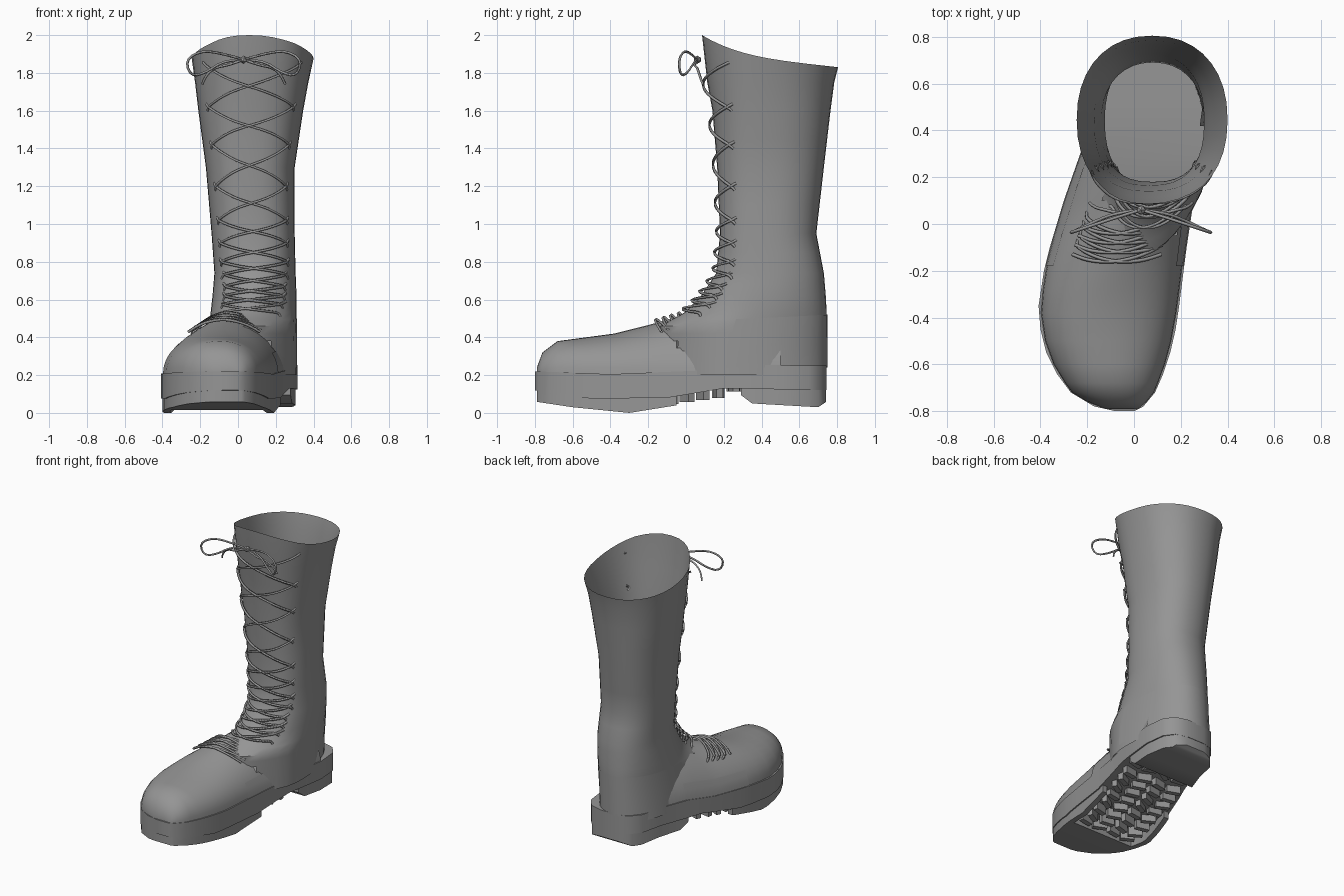
import bpy, bmesh, math, random
from mathutils import Vector

random.seed(4)
if "Cube" in bpy.data.objects:
    bpy.data.objects.remove(bpy.data.objects["Cube"])

grey = bpy.data.materials.new("boot grey")
grey.use_nodes = True
GREY = (0.3, 0.3, 0.3, 1)
grey.diffuse_color = GREY
grey.node_tree.nodes["Principled BSDF"].inputs["Base Color"].default_value = GREY

# Sole outline: y, left edge, right edge
OUTLINE = [(-.80, -.08, .0), (-.78, -.17, .04), (-.72, -.27, .09), (-.64, -.33, .125),
           (-.55, -.375, .155), (-.45, -.4, .178), (-.35, -.408, .193), (-.2, -.385, .212),
           (-.1, -.36, .225), (.1, -.30, .255), (.3, -.23, .29),
           (.5, -.15, .315), (.65, -.11, .30), (.72, -.05, .25), (.745, .03, .16)]
# Ridge of the foot: y, z
RIDGE = [(-.79, .24), (-.76, .32), (-.68, .38), (-.38, .42), (-.2, .465), (0, .52), (.25, .58)]
# Shaft: z, left, right, front, back
SHAFT = [(.2, -.18, .31, -.16, .745), (.46, -.155, .31, -.14, .745), (.53, -.145, .31, -.01, .745),
         (.62, -.135, .31, .08, .74), (.74, -.125, .305, .16, .73),
         (.95, -.14, .30, .18, .69), (1.3, -.17, .30, .165, .73),
         (1.6, -.21, .345, .14, .765), (1.9, -.245, .40, .085, .805)]
# Squareness of the shaft front: z, exponent
FRONT = [(.55, 1.0), (.8, .8), (1.5, .78), (1.9, .9)]
# Sole heights: y, z
WELT_TOP = [(-.8, .22), (-.4, .205), (.1, .225), (.3, .255), (.75, .25)]
WELT_LOW = [(-.8, .12), (-.5, .075), (-.1, .08), (.2, .13), (.75, .12)]
TREAD = [(-.8, .06), (-.6, .03), (-.3, 0), (-.05, .04), (.2, .07), (.27, .11),
         (.35, .05), (.7, .03), (.745, .06)]


def lerp(table, k):
    """Interpolate the rows of a table at key k."""
    if k <= table[0][0]:
        return table[0][1:]
    for a, b in zip(table, table[1:]):
        if k <= b[0]:
            f = (k - a[0]) / (b[0] - a[0])
            return tuple(p + (q - p) * f for p, q in zip(a[1:], b[1:]))
    return table[-1][1:]


def power(v, e):
    return math.copysign(abs(v) ** e, v)


def skew(y):
    """Sideways drift of the instep towards the toe."""
    return -.25 * max(0, .16 - y)


def shaft_point(deg, z, grow=1.0):
    """Point on the shaft; 0 is the front, positive goes to the left side."""
    l, r, f, b = lerp(SHAFT, z)
    t = math.radians(deg)
    e = lerp(FRONT, z)[0] if math.cos(t) > 0 else .9
    y = (f + b) / 2 - grow * (b - f) / 2 * power(math.cos(t), e)
    x = (l + r) / 2 + grow * (r - l) / 2 * power(math.sin(t), e) + skew(y)
    return Vector((x, y, z))


def foot_point(deg, y, grow=1.0):
    """Point on the arched foot; 0 is the ridge, 90 the left welt."""
    l, r = lerp(OUTLINE, y)
    base = lerp(WELT_TOP, y)[0] - .01
    p = 2.2 - .6 * min(1, max(0, (y + .4) / .45))
    t = math.radians(deg)
    x = (l + r) / 2 + .975 * grow * (r - l) / 2 * power(math.sin(t), 2 / p)
    z = base + grow * (lerp(RIDGE, y)[0] - base) * abs(math.cos(t)) ** (2 / p)
    return Vector((x, y, z))


def in_shaft(c):
    l, r, f, b = lerp(SHAFT, c.z)
    u, v = (c.x - skew(c.y) - (l + r) / 2) / (r - l), (c.y - (f + b) / 2) / (b - f)
    return (abs(2 * u) ** 2.1 + abs(2 * v) ** 2.1) < .9


def in_foot(c):
    l, r = lerp(OUTLINE, c.y)
    u = 2 * (c.x - (l + r) / 2) / (r - l)
    h = (c.z - .22) / (lerp(RIDGE, c.y)[0] - .22)
    return c.y < .3 and abs(u) ** 1.6 + max(0, h) ** 1.6 < .88


def finish(name, bm, smooth=40):
    bmesh.ops.recalc_face_normals(bm, faces=bm.faces)
    me = bpy.data.meshes.new(name)
    bm.to_mesh(me)
    bm.free()
    me.materials.append(grey)
    ob = bpy.data.objects.new(name, me)
    bpy.context.collection.objects.link(ob)
    bpy.ops.object.select_all(action='DESELECT')
    ob.select_set(True)
    bpy.context.view_layer.objects.active = ob
    bpy.ops.object.shade_smooth_by_angle(angle=math.radians(smooth))
    return ob


def skin(name, rows, closed=False, caps=False, drop=None):
    """Bridge equal rows of points into one surface."""
    bm = bmesh.new()
    vs = [[bm.verts.new(p) for p in row] for row in rows]
    n = len(rows[0])
    for a, b in zip(vs, vs[1:]):
        for i in range(n if closed else n - 1):
            j = (i + 1) % n
            bm.faces.new((a[i], a[j], b[j], b[i]))
    if caps:
        bm.faces.new(vs[0])
        bm.faces.new(vs[-1][::-1])
    if drop:
        out = [f for f in bm.faces if drop(f.calc_center_median())]
        bmesh.ops.delete(bm, geom=out, context='FACES')
    return finish(name, bm)


def slab(name, y0, y1, u0, u1, top, low):
    """Part of the sole between two lengthwise cuts and two crosswise fractions."""
    keys = {r[0] for t in (OUTLINE, top, low) for r in t if y0 < r[0] < y1}
    rows = []
    for y in sorted(keys | {y0, y1}):
        l, r = lerp(OUTLINE, y)
        c, h = (l + r) / 2, (r - l) / 2
        zt, zl = lerp(top, y)[0], lerp(low, y)[0]
        rows.append([(c + h * u, y, z) for u, z in ((u0, zt), (u1, zt), (u1, zl), (u0, zl))])
    return skin(name, rows, closed=True, caps=True)


def lace(name, points, depth=.008):
    cu = bpy.data.curves.new(name, 'CURVE')
    cu.dimensions = '3D'
    cu.bevel_depth, cu.bevel_resolution = depth, 0
    cu.resolution_u = 3
    sp = cu.splines.new('NURBS')
    sp.points.add(len(points) - 1)
    for q, p in zip(sp.points, points):
        q.co = (*p, 1)
    sp.use_endpoint_u, sp.order_u = True, 3
    cu.materials.append(grey)
    bpy.context.collection.objects.link(bpy.data.objects.new(name, cu))


# Leg shaft that flares into the instep, with a rim that rises to the front
heights = [.2, .3, .38, .42, .46, .495, .53, .575, .62, .68, .74, .85, .95, 1.1, 1.3, 1.45, 1.6, 1.75]
rows = [[shaft_point(a, z) for a in range(0, 360, 10)] for z in heights]
rim = [shaft_point(a, 1.9) for a in range(0, 360, 10)]
for p in rim:
    t = (.805 - p.y) / .72
    p.z = 1.83 + .08 * t + .09 * t ** 4
skin("shaft", rows + [rim], closed=True, drop=in_foot)

# Arched foot running into the shaft
ys = [-.79, -.76, -.72, -.68, -.6, -.5, -.38, -.28, -.2, -.15, -.1, -.05,
      0, .05, .1, .16, .22, .28, .35, .42, .5]
toe = [[foot_point(a, ys[0], .1) for a in range(-90, 91, 10)]]
skin("foot", toe + [[foot_point(a, y) for a in range(-90, 91, 10)] for y in ys], drop=in_shaft)

# Heel counter and side panels
counter = [[shaft_point(a, z + .02 * math.sin(math.radians(a - 90)) * (z > .4), 1.008)
            for a in range(80, 281, 10)] for z in (.24, .36, .5)]
skin("heel_counter", counter)
for side, s in (("left", 1), ("right", -1)):
    skin(side + "_panel", [[foot_point(s * a, y, 1.015) for a in (88, 80, 72, 64)]
                           for y in (-.18, -.05, .05, .15, .23, .31)], drop=in_shaft)

# Sole: welt, toe tread, side rims, heel block
slab("welt", -.8, .745, -1, 1, WELT_TOP, WELT_LOW)
slab("toe_tread", -.79, -.45, -.97, .97, WELT_LOW, TREAD)
slab("heel_block", .29, .742, -.96, .96, WELT_LOW, TREAD)
slab("left_rim", -.45, -.05, .84, .97, WELT_LOW, TREAD)
slab("right_rim", -.45, -.05, -.97, -.84, WELT_LOW, TREAD)

# Tread lugs: slanted bars in rows
bm = bmesh.new()
for row in range(9):
    y = -.41 + row * .083
    l, r = lerp(OUTLINE, y)
    reach = .8 if y < -.05 else .9
    for k in range(4):
        u = (-.75 + k * .5) * reach
        top, low = lerp(WELT_LOW, y)[0] + .03, lerp(TREAD, y)[0] + .012
        geo = bmesh.ops.create_cube(bm, size=1)["verts"]
        ang = (.35 if k % 2 else -.35) + random.uniform(-.25, .25)
        for v in geo:
            px, py = v.co.x * .095, v.co.y * .035
            v.co = ((l + r) / 2 + u * (r - l) / 2 + px * math.cos(ang) - py * math.sin(ang),
                    y + px * math.sin(ang) + py * math.cos(ang), top if v.co.z > 0 else low)
finish("tread_lugs", bm, 30)

# Crossed laces up the instep and shaft
levels = [.53, .575, .62, .67, .73, .8, .9, 1.02, 1.2, 1.42, 1.62, 1.84]
for side, s in (("left", 1), ("right", -1)):
    for i, (a, b) in enumerate(zip(levels, levels[1:])):
        w = 48 if a > .7 else 42
        pts = [shaft_point(s * w * (1 - k / 4), a + (b - a) * k / 8,
                           1.03 + .05 * math.sin(math.pi * k / 8)) for k in range(9)]
        lace(f"{side}_shaft_lace_{i}", [shaft_point(s * (w + 4), a - .02, .99)] + pts
             + [shaft_point(-s * (w + 6), b + .015, .99)])
    # Tight laces over the front of the instep, draped back at their ends
    steps = [-.18, -.14, -.1, -.06, -.02]
    for i, (a, b) in enumerate(zip(steps, steps[1:])):
        pts = [foot_point(s * 40 * (1 - k / 4), a + (b - a) * k / 8 + .05 * (1 - k / 4) ** 2,
                          1.07) for k in range(9)]
        lace(f"{side}_instep_lace_{i}", pts + [foot_point(-s * 43, b + .07, .98)])

    # Bow loops and loose ends
    knot = Vector((.03, .06, 1.87))
    loop = [(0, 0, 0), (.1, -.03, .03), (.22, -.07, .05), (.31, -.1, 0), (.28, -.09, -.09),
            (.2, -.05, -.07), (.1, -.01, .0), (0, 0, 0)]
    end = [(0, 0, 0), (.08, -.02, -.03), (.15, 0, -.04), (.2, .01, -.08), (.22, .03, -.13)]
    for part, path in (("bow_loop", loop), ("lace_end", end)):
        lace(f"{side}_{part}", [knot + Vector((s * x, y, z)) for x, y, z in path], .007)

bm = bmesh.new()
bmesh.ops.create_icosphere(bm, subdivisions=1, radius=.022)
finish("bow_knot", bm).location = knot
